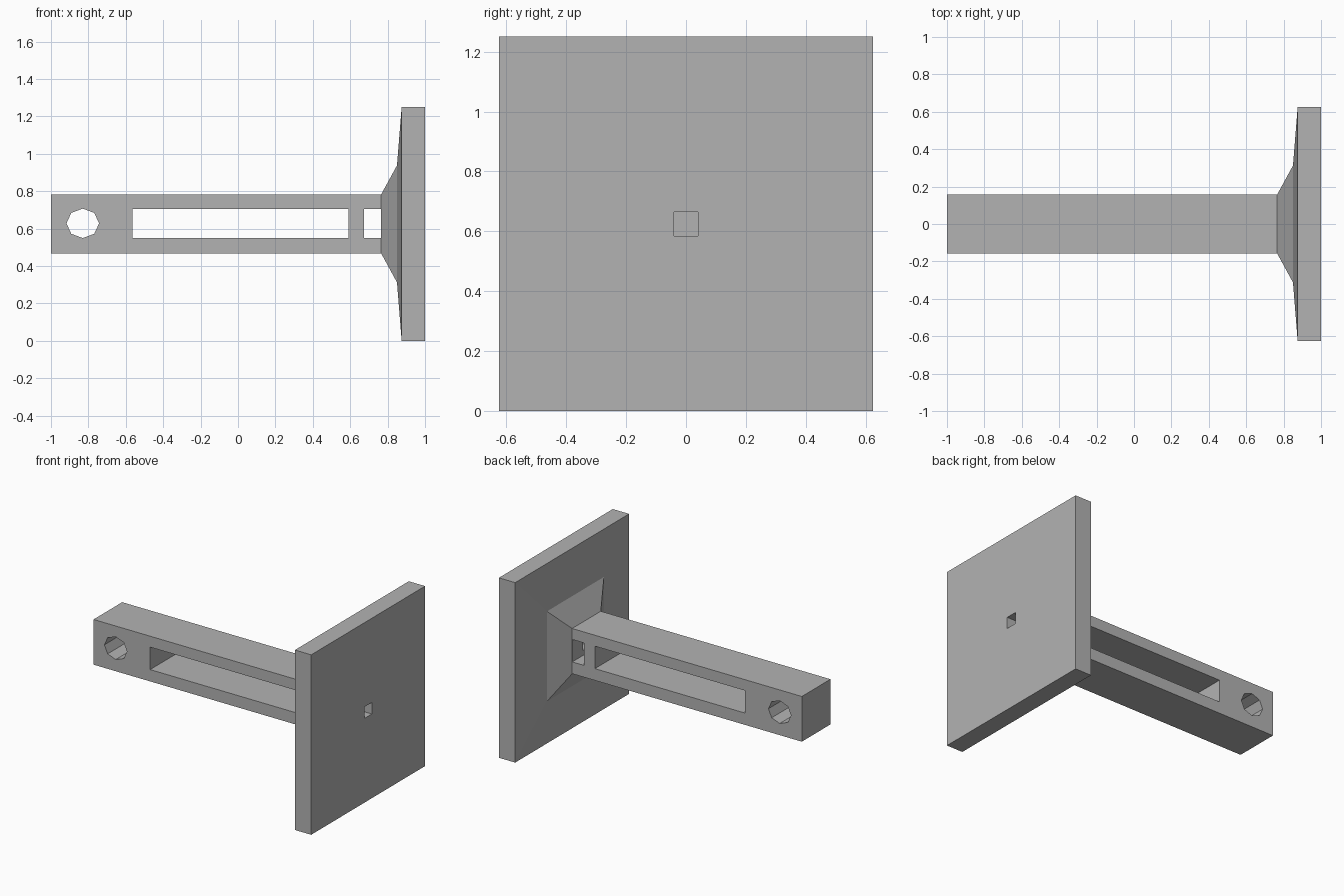
import bpy, bmesh, math

if "Cube" in bpy.data.objects:
    bpy.data.objects.remove(bpy.data.objects["Cube"])

CZ = 0.625  # height of the centre axis

grey = bpy.data.materials.new("plain_grey")
grey.diffuse_color = (0.45, 0.45, 0.45, 1)
grey.use_nodes = True
grey.node_tree.nodes["Principled BSDF"].inputs["Base Color"].default_value = grey.diffuse_color


def make_object(name, bm):
    bmesh.ops.recalc_face_normals(bm, faces=bm.faces)
    mesh = bpy.data.meshes.new(name)
    bm.to_mesh(mesh)
    bm.free()
    mesh.materials.append(grey)
    ob = bpy.data.objects.new(name, mesh)
    bpy.context.collection.objects.link(ob)
    return ob


def loft(name, rings):
    """Skin closed rings of points and cap both ends."""
    bm = bmesh.new()
    loops = [[bm.verts.new(p) for p in ring] for ring in rings]
    for a, b in zip(loops, loops[1:]):
        n = len(a)
        for i in range(n):
            bm.faces.new((a[i], a[(i + 1) % n], b[(i + 1) % n], b[i]))
    bm.faces.new(loops[0])
    bm.faces.new(loops[-1])
    return make_object(name, bm)


def square(x, h):
    return [(x, sy * h, CZ + sz * h) for sy, sz in ((-1, -1), (1, -1), (1, 1), (-1, 1))]


def side_cutter(name, outline):
    return loft(name, [[(x, y, z) for x, z in outline] for y in (-0.3, 0.3)])


def slot(x0, x1, z0=0.55, z1=0.706):
    return [(x0, z0), (x1, z0), (x1, z1), (x0, z1)]


# Square bar flaring out into the end plate
body = loft("bar_with_end_plate", [square(x, h) for x, h in (
    (-1, 0.157), (0.765, 0.157), (0.85, 0.3125), (0.875, 0.625), (1, 0.625))])

# Openings: octagonal eye, long slot, nut slot and bolt hole
eye = [(-0.83 + 0.087 * math.cos(i * math.pi / 4), 0.628 + 0.079 * math.sin(i * math.pi / 4))
       for i in range(8)]
cutters = [
    side_cutter("eye_cutter", eye),
    side_cutter("long_slot_cutter", slot(-0.565, 0.59)),
    side_cutter("nut_slot_cutter", slot(0.674, 0.764)),
    loft("bolt_hole_cutter", [square(0.72, 0.04), square(1.1, 0.04)]),
]
for c in cutters:
    c.hide_render = True
    c.hide_set(True)
    mod = body.modifiers.new(c.name, 'BOOLEAN')
    mod.operation = 'DIFFERENCE'
    mod.solver = 'EXACT'
    mod.object = c
